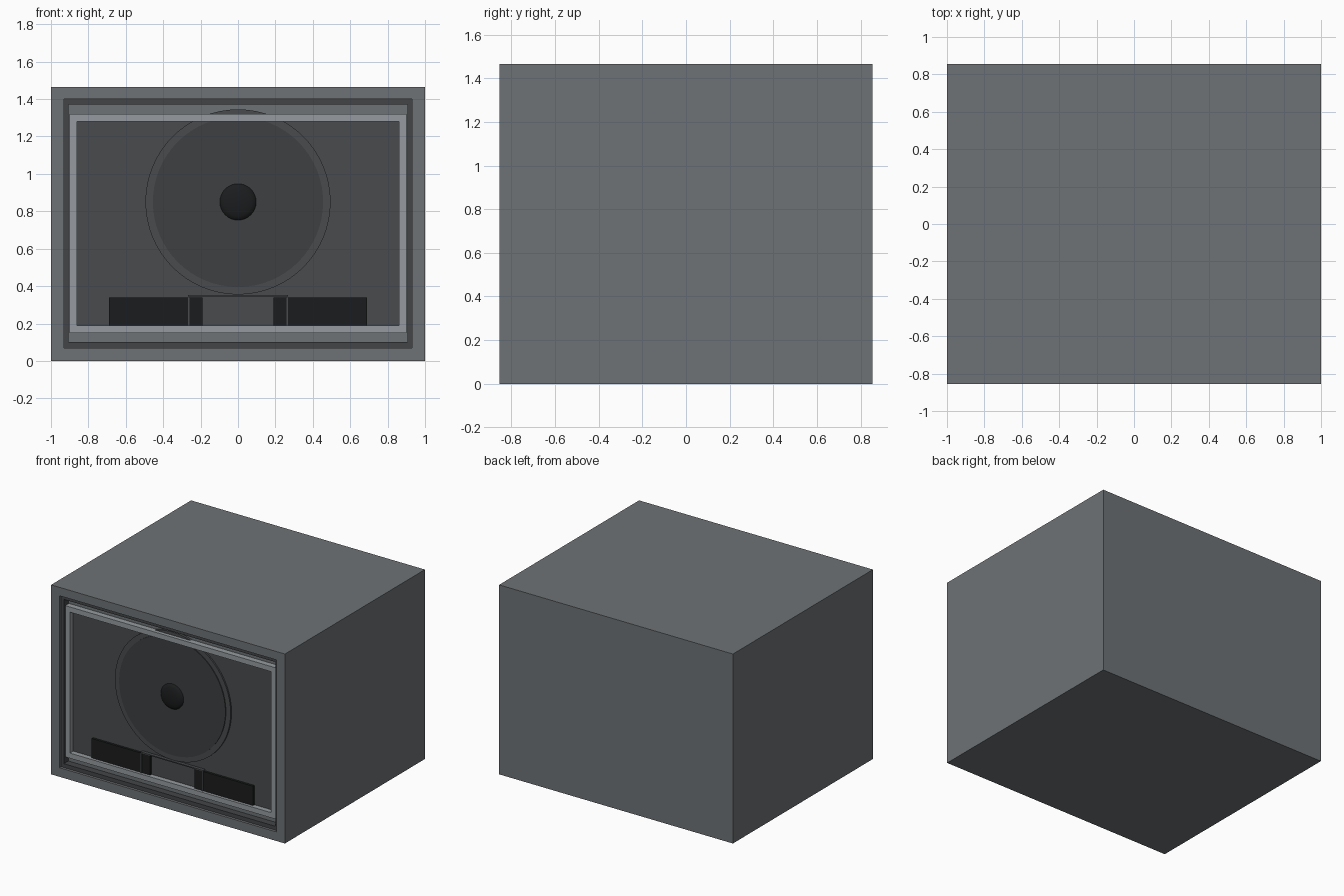
import bpy, bmesh, math

if "Cube" in bpy.data.objects:
    bpy.data.objects.remove(bpy.data.objects["Cube"])

D = 0.855   # half depth
H = 1.465   # height


def material(name, v):
    m = bpy.data.materials.new(name)
    m.diffuse_color = (v * 0.93, v, v * 1.06, 1)
    m.use_nodes = True
    m.node_tree.nodes["Principled BSDF"].inputs["Base Color"].default_value = m.diffuse_color
    return m


SHELL = material("shell_grey", 0.17)
TRIM = material("trim_dark", 0.06)
LIGHT = material("frame_light", 0.33)
PANEL = material("panel_dark", 0.07)
CONE = material("cone_dark", 0.05)
BLACK = material("black", 0.012)


def finish(bm, name, mat):
    bmesh.ops.recalc_face_normals(bm, faces=bm.faces)
    me = bpy.data.meshes.new(name)
    bm.to_mesh(me)
    bm.free()
    ob = bpy.data.objects.new(name, me)
    bpy.context.collection.objects.link(ob)
    me.materials.append(mat)
    return ob


def box(name, x0, x1, y0, y1, z0, z1, mat):
    bm = bmesh.new()
    bmesh.ops.create_cube(bm, size=1)
    for v in bm.verts:
        v.co = (x1 if v.co.x > 0 else x0, y1 if v.co.y > 0 else y0,
                z1 if v.co.z > 0 else z0)
    return finish(bm, name, mat)


def bridge(name, loops, mat, closed=True):
    """Join loops of equal length, given as lists of points, into a skin."""
    bm = bmesh.new()
    rings = [[bm.verts.new(p) for p in loop] for loop in loops]
    n = len(rings[0])
    pairs = list(zip(rings, rings[1:]))
    if closed:
        pairs.append((rings[-1], rings[0]))
    else:
        bm.faces.new(rings[0])
        bm.faces.new(rings[-1])
    for a, b in pairs:
        for i in range(n):
            j = (i + 1) % n
            bm.faces.new((a[i], a[j], b[j], b[i]))
    return finish(bm, name, mat)


def rect(x, z0, z1, y):
    return [(-x, y, z0), (x, y, z0), (x, y, z1), (-x, y, z1)]


def rect_frame(name, outer, inner, y0, y1, mat):
    return bridge(name, [rect(*outer, y0), rect(*inner, y0),
                         rect(*inner, y1), rect(*outer, y1)], mat)


def circle(r, y, n=64):
    return [(r * math.cos(2 * math.pi * i / n), y,
             0.85 + r * math.sin(2 * math.pi * i / n)) for i in range(n)]


def smooth(ob):
    bpy.ops.object.select_all(action='DESELECT')
    ob.select_set(True)
    bpy.context.view_layer.objects.active = ob
    bpy.ops.object.shade_smooth_by_angle(angle=math.radians(35))


# Cabinet with a shallow recess in the front
bridge("cabinet", [rect(1, 0, H, D), rect(1, 0, H, -D),
                   rect(0.93, 0.07, 1.40, -D), rect(0.93, 0.07, 1.40, -0.78)],
       SHELL, closed=False)

# Dark trim around the recess, and the dark baffle with its light frame
rect_frame("recess_trim", (0.93, 0.07, 1.40), (0.905, 0.10, 1.37), -0.835, -0.78, TRIM)
box("baffle", -0.88, 0.88, -0.785, -0.775, 0.17, 1.30, PANEL)
rect_frame("grille_frame", (0.90, 0.15, 1.32), (0.86, 0.19, 1.28), -0.825, -0.781, LIGHT)

# Loudspeaker: rim, cone and domed dust cap
smooth(bridge("speaker_rim", [circle(0.495, -0.778), circle(0.495, -0.797),
                              circle(0.455, -0.797), circle(0.455, -0.778)], PANEL))
smooth(bridge("speaker_cone", [circle(0.455, -0.778), circle(0.455, -0.803)],
              CONE, closed=False))
steps = [math.radians(a) for a in (0, 20, 40, 60, 80)]
smooth(bridge("dust_cap", [circle(0.098 * math.cos(a), -0.802 - 0.025 * math.sin(a), 32)
                           for a in steps], BLACK, closed=False))

# Ports on both sides, split by a thin central surround
for s, side in ((-1, "left"), (1, "right")):
    for name, a, b in (("outer_port", 0.268, 0.69), ("inner_port", 0.19, 0.26)):
        x0, x1 = sorted((s * a, s * b))
        box(f"{side}_{name}", x0, x1, -0.803, -0.775, 0.17, 0.34, BLACK)
rect_frame("port_surround", (0.268, 0.16, 0.352), (0.26, 0.168, 0.344), -0.81, -0.775, PANEL)
